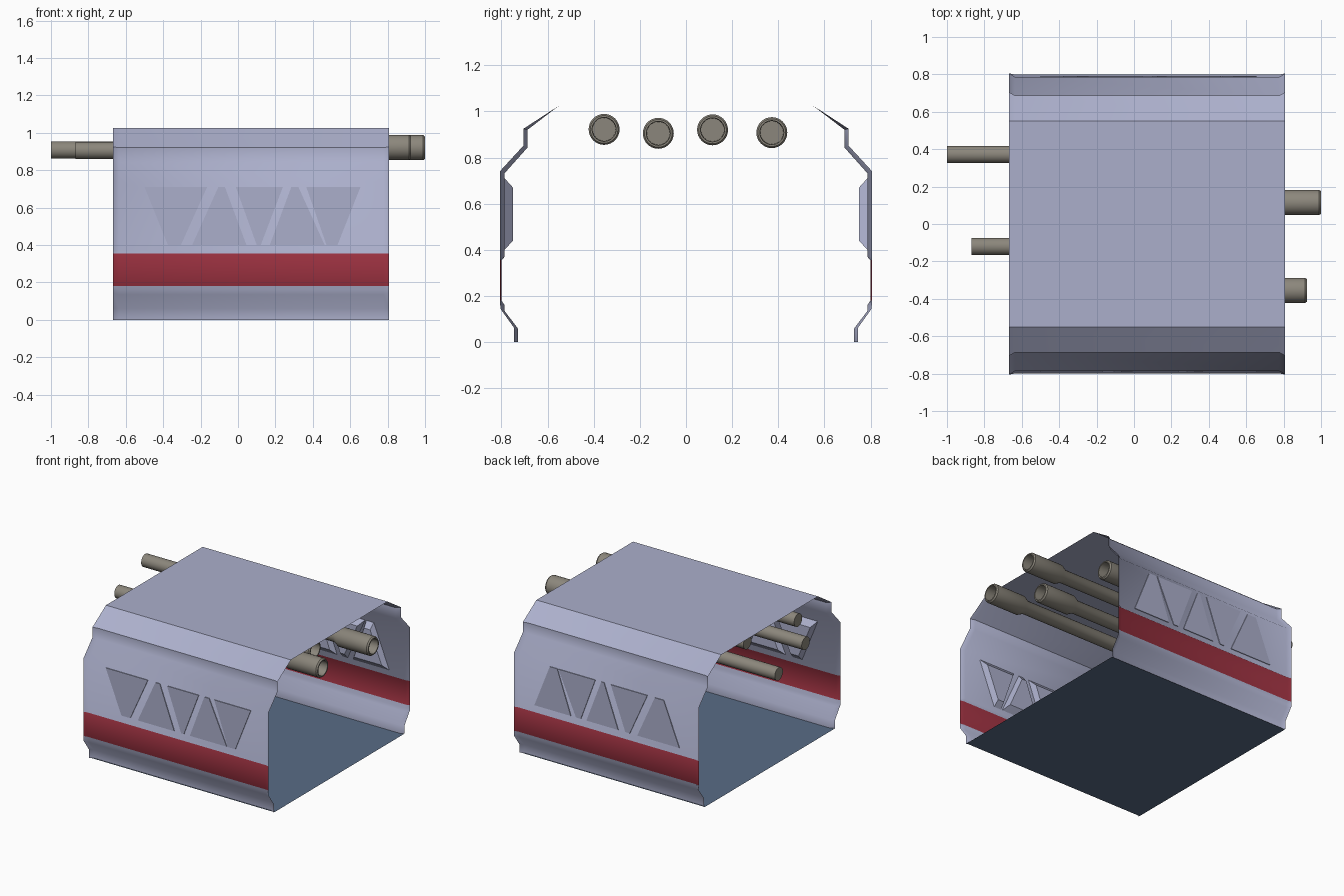
import bpy, bmesh, math
from mathutils import Vector

cube = bpy.data.objects.get("Cube")
if cube:
    bpy.data.objects.remove(cube)


def material(name, rgb):
    m = bpy.data.materials.new(name)
    m.use_nodes = True
    m.diffuse_color = (*rgb, 1)
    bsdf = m.node_tree.nodes["Principled BSDF"]
    bsdf.inputs["Base Color"].default_value = (*rgb, 1)
    bsdf.inputs["Roughness"].default_value = 0.6
    return m


PALE = material("pale_blue_grey", (0.41, 0.43, 0.60))
RED = material("dark_red", (0.32, 0.03, 0.05))
BLUE = material("slate_blue", (0.10, 0.15, 0.24))
BROWN = material("brown_grey", (0.26, 0.24, 0.20))


def finish(name, bm, mats, angle=None):
    me = bpy.data.meshes.new(name)
    bm.to_mesh(me)
    bm.free()
    for m in mats:
        me.materials.append(m)
    ob = bpy.data.objects.new(name, me)
    bpy.context.collection.objects.link(ob)
    if angle:
        bpy.ops.object.select_all(action='DESELECT')
        ob.select_set(True)
        bpy.context.view_layer.objects.active = ob
        bpy.ops.object.shade_smooth_by_angle(angle=math.radians(angle))
    return ob


def grid(bm, rows, flip=False):
    """Skin a list of equal-length point rows with quads."""
    vs = [[bm.verts.new(p) for p in row] for row in rows]
    for a, b in zip(vs, vs[1:]):
        for i in range(len(a) - 1):
            quad = [a[i], a[i + 1], b[i + 1], b[i]]
            bm.faces.new(quad[::-1] if flip else quad)


# Side walls: a pressed sheet whose two ends flare outwards
X0, X1, LIP = -0.667, 0.807, 0.03
RED_LOW, RED_HIGH = 0.18, 0.355
RIM = [(0.55, 1.025), (0.704, 0.925), (0.704, 0.852), (0.805, 0.742), (0.805, 0.37),
       (0.805, RED_HIGH), (0.805, RED_LOW), (0.805, 0.16), (0.803, 0.143),
       (0.745, 0.062), (0.745, 0)]
MID = [(0.55, 1.025), (0.687, 0.92), (0.687, 0.843), (0.786, 0.732), (0.786, 0.37),
       (0.799, RED_HIGH), (0.799, RED_LOW), (0.786, 0.16), (0.786, 0.135),
       (0.729, 0.06), (0.729, 0)]
STATIONS = [(X0, RIM), (X0 + LIP, MID), (X1 - LIP, MID), (X1, RIM)]

for side, name in ((-1, "front_wall"), (1, "back_wall")):
    bm = bmesh.new()
    grid(bm, [[(x, side * y, z) for y, z in prof] for x, prof in STATIONS], side > 0)
    for f in bm.faces:
        if RED_LOW < f.calc_center_median().z < RED_HIGH:
            f.material_index = 1
    bm.normal_update()
    for f in bm.faces:
        if f.normal.y * side < 0:
            f.normal_flip()
    finish(name, bm, [PALE, RED], 50)

# Roof and floor sheets
for name, half, z, mat in (("roof", 0.55, 1.025, PALE), ("floor", 0.738, 0, BLUE)):
    bm = bmesh.new()
    grid(bm, [[(X0, -half, z), (X1, -half, z)], [(X0, half, z), (X1, half, z)]], True)
    bm.normal_update()
    if (bm.faces[:][0].normal.z > 0) != (name == "roof"):
        bmesh.ops.reverse_faces(bm, faces=bm.faces[:])
    finish(name, bm, [mat])

# Window panels: zigzag trapezoids, tapered on the inside of the wall
# each is (top left, top right, bottom left, bottom right) along x
PANELS = [(-0.50, -0.165, -0.375, -0.305), (-0.105, -0.07, -0.245, 0.045),
          (-0.012, 0.24, 0.10, 0.122), (0.285, 0.323, 0.17, 0.463),
          (0.365, 0.655, 0.473, 0.532)]
Z_LOW, Z_HIGH, TAPER = 0.40, 0.71, 0.04


def window_panels(name, side):
    bm = bmesh.new()
    k = TAPER / (Z_HIGH - Z_LOW)
    for tl, tr, bl, br in PANELS:
        outer = [(tl, Z_HIGH), (tr, Z_HIGH), (br, Z_LOW), (bl, Z_LOW)]
        inner = []
        for l, r, z in ((tl + (bl - tl) * k, tr + (br - tr) * k, Z_HIGH - TAPER),
                        (bl + (tl - bl) * k, br + (tr - br) * k, Z_LOW + TAPER)):
            inset = min(0.02, (r - l) * 0.25)
            inner.append([(l + inset, z), (r - inset, z)])
        inner = [inner[0][0], inner[0][1], inner[1][1], inner[1][0]]
        rings = []
        for pts, y in ((outer, 0.791), (outer, 0.786), (inner, 0.75)):
            # the back row runs upside down
            rings.append([bm.verts.new((x, side * y, z if side < 0 else Z_LOW + Z_HIGH - z))
                          for x, z in pts])
        bm.faces.new(rings[0])
        bm.faces.new(rings[-1])
        for a, b in zip(rings, rings[1:]):
            for i in range(4):
                j = (i + 1) % 4
                bm.faces.new([a[i], a[j], b[j], b[i]])
    bmesh.ops.recalc_face_normals(bm, faces=bm.faces[:])
    finish(name, bm, [PALE])


window_panels("front_window_panels", -1)
window_panels("back_window_panels", 1)

# Pipes: turned rods with a hollow collar at one end
LENGTH, SEGMENTS = 1.57, 32
# (distance back from the collar end, radius)
TURNING = [(LENGTH, 0), (LENGTH, 0.046), (0.29, 0.046), (0.25, 0.067), (0.01, 0.067),
           (0, 0.06), (0, 0.052), (0.07, 0.05), (0.07, 0)]


def pipe(name, end, y, z):
    bm = bmesh.new()
    pts = [bm.verts.new((end - d, y, z + r)) for d, r in TURNING]
    edges = [bm.edges.new(p) for p in zip(pts, pts[1:])]
    bmesh.ops.spin(bm, geom=pts + edges, cent=(0, y, z), axis=(1, 0, 0),
                   angle=math.tau, steps=SEGMENTS)
    bmesh.ops.remove_doubles(bm, verts=bm.verts[:], dist=0.0005)
    bmesh.ops.recalc_face_normals(bm, faces=bm.faces[:])
    finish(name, bm, [BROWN], 30)


for i, (end, y, z) in enumerate([(0.925, -0.355, 0.922), (0.70, -0.12, 0.905),
                                 (1.0, 0.115, 0.92), (0.57, 0.372, 0.908)]):
    pipe(f"pipe_{i + 1}", end, y, z)
